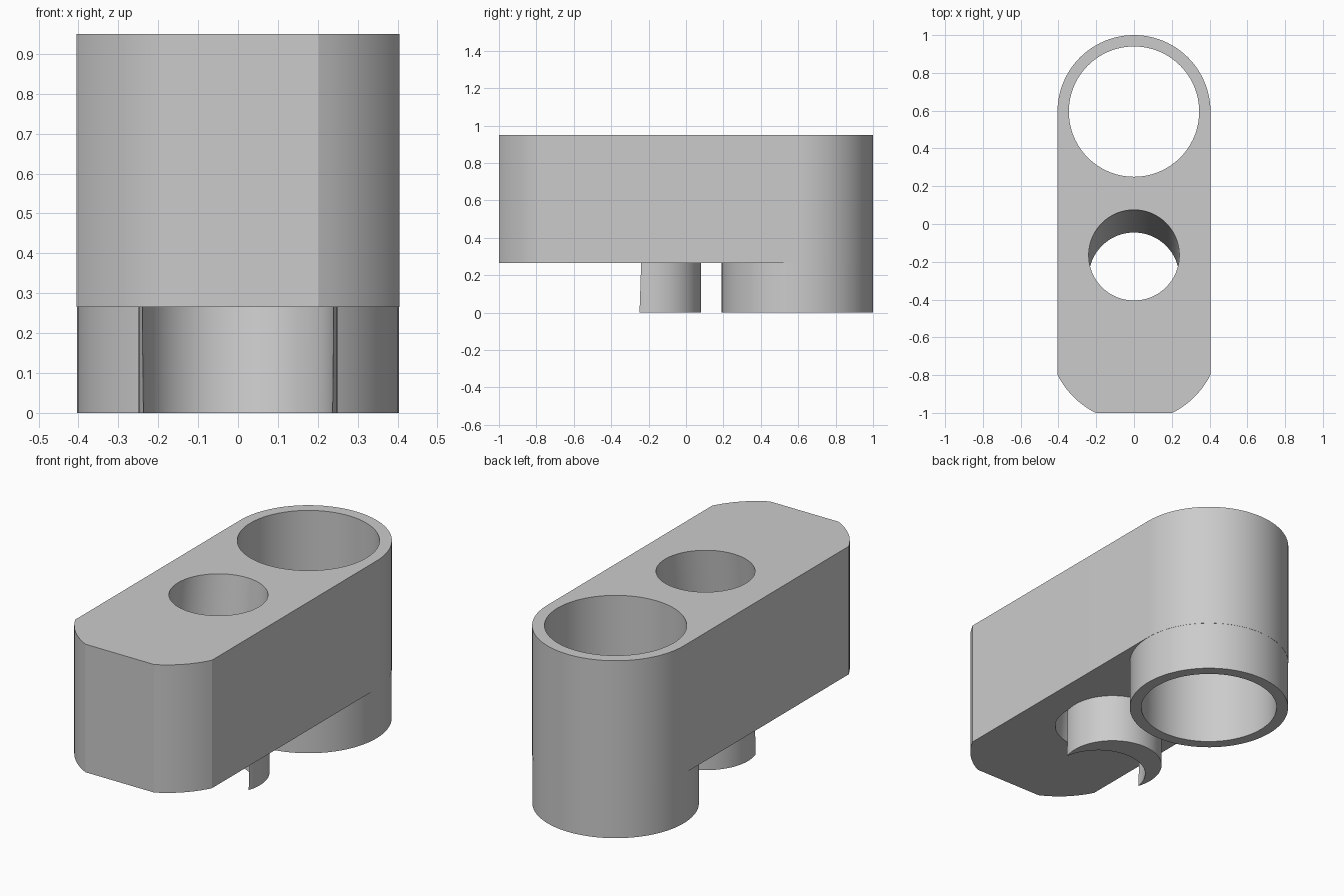
import bpy, bmesh
from math import cos, sin, pi, asin, sqrt

if "Cube" in bpy.data.objects:
    bpy.data.objects.remove(bpy.data.objects["Cube"], do_unlink=True)

TOP, UNDER = 0.95, 0.265        # height of the block's upper and lower faces
HALF, AXIS = 0.405, 0.595       # half width, distance of the end centres
NOSE = 0.453                    # radius of the clipped front corners
SLOPE = 0.12 / TOP              # forward lean of the small bore

grey = bpy.data.materials.new("plain grey")
grey.use_nodes = True
colour = (0.6, 0.6, 0.6, 1)
grey.diffuse_color = colour
grey.node_tree.nodes["Principled BSDF"].inputs["Base Color"].default_value = colour


def arc(cy, r, start, end, n):
    return [(r * cos(start + (end - start) * i / n),
             cy + r * sin(start + (end - start) * i / n)) for i in range(n + 1)]


def circle(cy, r, n=96):
    return arc(cy, r, 0, 2 * pi, n)[:-1]


def prism(name, outline, z0, z1, lean=0):
    """Extrude an outline from z0 to z1; lean shears it along y."""
    bm = bmesh.new()
    low, high = ([bm.verts.new((x, y + lean * (z - TOP), z)) for x, y in outline]
                 for z in (z0, z1))
    bm.faces.new(low[::-1])
    bm.faces.new(high)
    n = len(outline)
    for i in range(n):
        j = (i + 1) % n
        bm.faces.new((low[i], low[j], high[j], high[i]))
    mesh = bpy.data.meshes.new(name)
    bm.to_mesh(mesh)
    bm.free()
    mesh.materials.append(grey)
    obj = bpy.data.objects.new(name, mesh)
    bpy.context.collection.objects.link(obj)
    return obj


def combine(target, tool, operation):
    mod = target.modifiers.new(tool.name, "BOOLEAN")
    mod.operation, mod.object, mod.solver = operation, tool, "EXACT"
    bpy.context.view_layer.objects.active = target
    bpy.ops.object.modifier_apply(modifier=mod.name)
    bpy.data.objects.remove(tool, do_unlink=True)


# Block: round back end, straight sides, rounded corners and a flat front
flat_x = sqrt(NOSE ** 2 - (1 - AXIS) ** 2)
side_y = sqrt(NOSE ** 2 - HALF ** 2)
corner = arc(-AXIS, NOSE, -pi + asin(side_y / NOSE), -pi / 2 - asin(flat_x / NOSE), 10)
outline = arc(AXIS, HALF, 0, pi, 48) + corner + [(-x, y) for x, y in reversed(corner)]
block = prism("double_holder_block", outline, UNDER, TOP)

# Sleeve under the large bore, and the stub that becomes the hook
combine(block, prism("large_sleeve", circle(AXIS, HALF - 0.001), 0, 0.4), "UNION")
combine(block, prism("hook_stub", circle(-0.17, 0.25), 0, 0.4), "UNION")

# Large upright bore and small leaning bore
combine(block, prism("large_bore", circle(AXIS, 0.345), -0.1, 1.1), "DIFFERENCE")
combine(block, prism("small_bore", circle(-0.165, 0.24), -0.1, 1.1, SLOPE), "DIFFERENCE")

# Smooth curved walls, keep edges crisp
bpy.ops.object.select_all(action="DESELECT")
block.select_set(True)
bpy.context.view_layer.objects.active = block
bpy.ops.object.shade_smooth_by_angle(angle=pi / 12)
